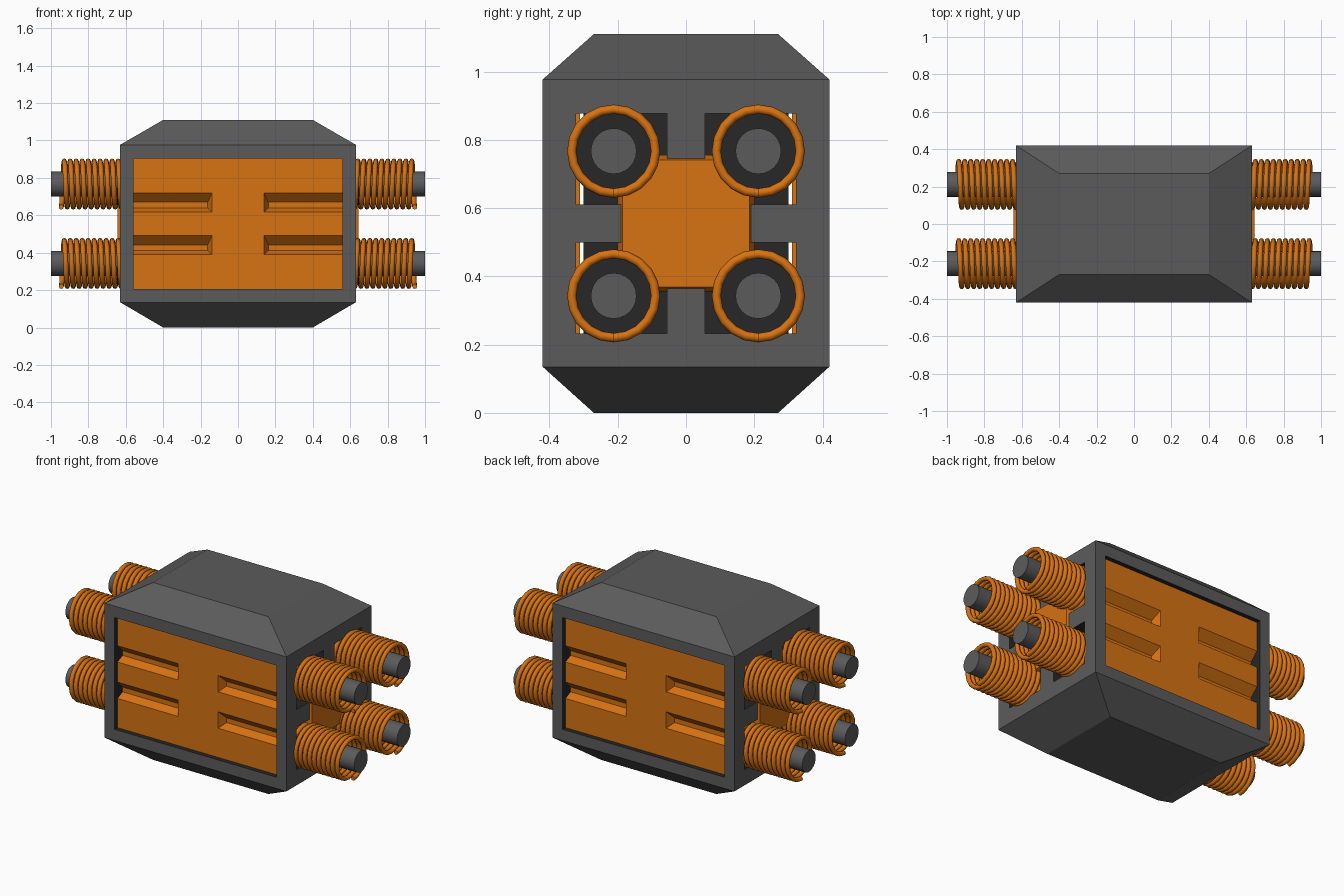
import bpy, bmesh, math
from mathutils import Vector, Matrix

if "Cube" in bpy.data.objects:
    bpy.data.objects.remove(bpy.data.objects["Cube"])


def material(name, rgb):
    m = bpy.data.materials.new(name)
    m.diffuse_color = (*rgb, 1)
    m.use_nodes = True
    m.node_tree.nodes["Principled BSDF"].inputs["Base Color"].default_value = m.diffuse_color
    return m


GREY = material("grey_metal", (0.105, 0.105, 0.105))
DARK = material("dark_interior", (0.02, 0.02, 0.02))
ORANGE = material("orange_metal", (0.68, 0.17, 0.006))
MID = 0.555          # height of the middle of the model


def add(name, bm, mat):
    bmesh.ops.recalc_face_normals(bm, faces=bm.faces)
    me = bpy.data.meshes.new(name)
    bm.to_mesh(me)
    bm.free()
    me.materials.append(mat)
    ob = bpy.data.objects.new(name, me)
    bpy.context.collection.objects.link(ob)
    return ob


def solid(name, mat, *boxes):
    """Convex solid around the corners of (x0, x1, y0, y1, z0, z1) boxes."""
    bm = bmesh.new()
    pts = {(x, y, z) for b in boxes for x in b[:2] for y in b[2:4] for z in b[4:]}
    for p in sorted(pts):
        bm.verts.new(p)
    bmesh.ops.convex_hull(bm, input=bm.verts)
    bmesh.ops.dissolve_limit(bm, angle_limit=0.01, verts=bm.verts, edges=bm.edges)
    return add(name, bm, mat)


def cut(ob, cutters):
    for c in cutters:
        m = ob.modifiers.new("cut", 'BOOLEAN')
        m.operation, m.solver, m.object = 'DIFFERENCE', 'EXACT', c
        m.material_mode = 'TRANSFER'
        bpy.context.view_layer.objects.active = ob
        bpy.ops.object.modifier_apply(modifier=m.name)
        bpy.data.objects.remove(c)


def span(s, a, b):
    return tuple(sorted((s * a, s * b)))


SIGNS = (-1, 1)

# Housing: box with tapered top and bottom caps, openings on four sides
housing = solid("housing", GREY,
                (-0.63, 0.63, -0.42, 0.42, 0.135, 0.977),
                (-0.40, 0.40, -0.27, 0.27, 0.0, 1.11))
openings = [solid("opening", DARK, (-0.56, 0.56, *span(s, 0.30, 0.5), 0.205, 0.905))
            for s in SIGNS]
for sx in SIGNS:
    for sy in SIGNS:
        for sz in SIGNS:
            z = span(sz, 0.055, 0.323)
            openings.append(solid("socket", DARK, (
                *span(sx, 0.54, 0.7), *span(sy, 0.055, 0.323), MID + z[0], MID + z[1])))
cut(housing, openings)

# Front and back orange panels with sloped grooves
for s, name in ((-1, "front_panel"), (1, "back_panel")):
    panel = solid(name, ORANGE, (-0.558, 0.558, *span(s, 0.31, 0.395), 0.207, 0.903))
    grooves = []
    for sx in SIGNS:
        for z in (0.39, 0.618):
            grooves.append(solid("groove", ORANGE,
                (*span(sx, 0.135, 0.60), *span(s, 0.405, 0.405), z - 0.005, z + 0.112),
                (*span(sx, 0.162, 0.60), *span(s, 0.345, 0.345), z + 0.022, z + 0.052)))
    cut(panel, grooves)


def cylinder(name, mat, r, x0, x1, y, z, sides=24):
    bm = bmesh.new()
    bmesh.ops.create_cone(bm, cap_ends=True, segments=sides, radius1=r, radius2=r,
                          depth=abs(x1 - x0),
                          matrix=Matrix.Translation(((x0 + x1) / 2, y, z))
                          @ Matrix.Rotation(math.pi / 2, 4, 'Y'))
    ob = add(name, bm, mat)
    smooth(ob)


def smooth(ob):
    bpy.ops.object.select_all(action='DESELECT')
    ob.select_set(True)
    bpy.context.view_layer.objects.active = ob
    bpy.ops.object.shade_smooth_by_angle(angle=math.radians(50))


def spring(name, sx, y, z, r=0.123, wire=0.0135, x_end=0.945, pitch=0.032,
           turns=12, steps=20, sides=8):
    """Coil swept along x, starting inside the socket and ending at the bottom."""
    bm = bmesh.new()
    rings = []
    for i in range(turns * steps + 1):
        a = -math.pi / 2 + 2 * math.pi * i / steps
        x = x_end - pitch * i / steps
        out = Vector((0, math.cos(a), math.sin(a)))
        c = Vector((sx * x, y, z)) + out * r
        rings.append([bm.verts.new(c + wire * (math.cos(t) * out + Vector((math.sin(t), 0, 0))))
                      for t in (2 * math.pi * k / sides for k in range(sides))])
    for p, q in zip(rings, rings[1:]):
        for k in range(sides):
            n = (k + 1) % sides
            bm.faces.new((p[k], p[n], q[n], q[k]))
    bm.faces.new(rings[0])
    bm.faces.new(rings[-1])
    smooth(add(name, bm, ORANGE))


for sx, side in ((-1, "left"), (1, "right")):
    # Tapered orange plate between the four rods
    solid(side + "_plate", ORANGE,
          (*span(sx, 0.55, 0.60), -0.20, 0.20, MID - 0.20, MID + 0.20),
          (*span(sx, 0.60, 0.643), -0.186, 0.186, MID - 0.186, MID + 0.186))
    for y in (-0.212, 0.212):
        for dz in (-0.212, 0.212):
            tag = f"{side}_{'front' if y < 0 else 'back'}_{'lower' if dz < 0 else 'upper'}"
            cylinder(tag + "_rod", GREY, 0.067, sx * 0.5, sx * 1.0, y, MID + dz)
            cylinder(tag + "_rod_seat", DARK, 0.112, sx * 0.54, sx * 0.646, y, MID + dz)
            spring(tag + "_spring", sx, y, MID + dz)
